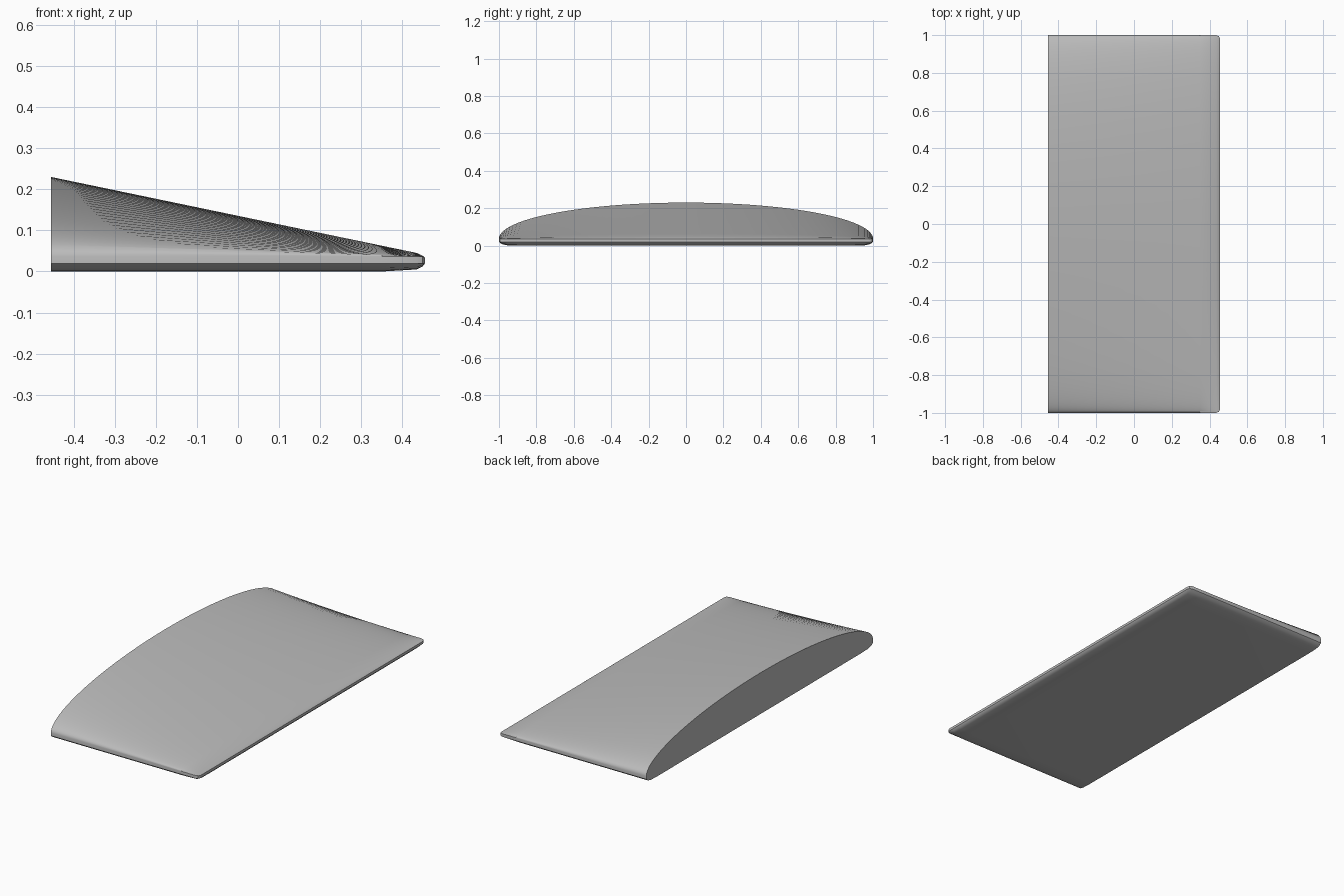
import bpy, bmesh, math

cube = bpy.data.objects.get("Cube")
if cube:
    bpy.data.objects.remove(cube, do_unlink=True)

grey = bpy.data.materials.new("plain grey")
grey.use_nodes = True
colour = (0.5, 0.5, 0.5, 1)
grey.diffuse_color = colour
grey.node_tree.nodes["Principled BSDF"].inputs["Base Color"].default_value = colour

ARCH_STEPS = 64
RIM = 0.02  # height of the lower side edge
# Lower rim: share of the half width, share of the rim depth
LOWER = [(1, 0), (0.985, 0.6), (0.96, 0.9), (0.9, 1)]


def section(bm, x, half, base, arch, bottom):
    """One closed cross-section: half-ellipse arch over a flat, rounded-off floor."""
    pts = []
    for i in range(ARCH_STEPS + 1):
        a = math.pi * i / ARCH_STEPS
        pts.append((half * math.cos(a), base + arch * math.sin(a)))
    under = [(half * s, RIM - (RIM - bottom) * d) for s, d in LOWER]
    pts += [(-y, z) for y, z in under] + under[::-1]
    return [bm.verts.new((x, y, z)) for y, z in pts]


# Wedge body: arched at one end, tapering to a thin rounded edge
bm = bmesh.new()
full, thin, tall = -0.455, 0.435, 0.193
stations = []
for x, half, base, bottom in [(full, 1, 0.037, 0), (0.35, 1, 0.037, 0),
                              (thin, 1, 0.037, 0.005), (0.449, 0.994, 0.036, 0.012),
                              (0.455, 0.983, 0.034, RIM)]:
    t = min(1, (x - full) / (thin - full))
    arch = tall + (0.008 - tall) * t
    if x > thin:
        arch *= (0.455 - x) / (0.455 - thin)
    stations.append(section(bm, x, half, base, arch, bottom))

for a, b in zip(stations, stations[1:]):
    for i in range(len(a)):
        j = (i + 1) % len(a)
        bm.faces.new((a[i], a[j], b[j], b[i]))
bm.faces.new(stations[0])
bm.faces.new(stations[-1])
bmesh.ops.remove_doubles(bm, verts=bm.verts, dist=0.00001)
bmesh.ops.recalc_face_normals(bm, faces=bm.faces)

mesh = bpy.data.meshes.new("wedge_body")
bm.to_mesh(mesh)
bm.free()
mesh.materials.append(grey)
body = bpy.data.objects.new("wedge_body", mesh)
bpy.context.collection.objects.link(body)

# Smooth shading with crisp ends
bpy.ops.object.select_all(action="DESELECT")
body.select_set(True)
bpy.context.view_layer.objects.active = body
bpy.ops.object.shade_smooth_by_angle(angle=math.radians(30))
